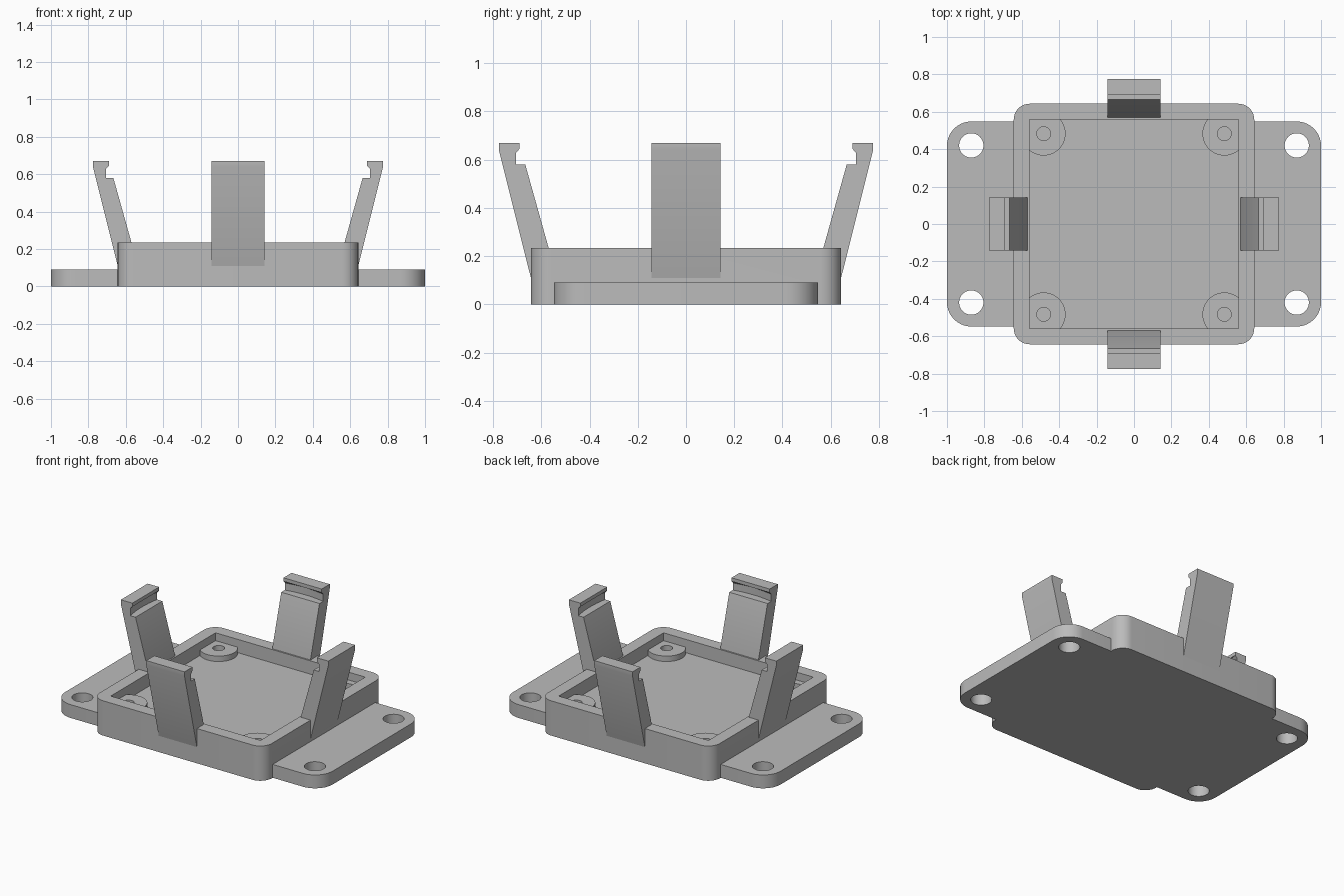
import bpy
import bmesh
from math import pi, cos, sin

cube = bpy.data.objects.get("Cube")
if cube:
    bpy.data.objects.remove(cube, do_unlink=True)

grey = bpy.data.materials.new("plain_grey")
grey.use_nodes = True
grey.diffuse_color = (0.5, 0.5, 0.5, 1)
grey.node_tree.nodes["Principled BSDF"].inputs["Base Color"].default_value = (0.5, 0.5, 0.5, 1)


def finish(name, bm):
    bmesh.ops.recalc_face_normals(bm, faces=bm.faces)
    mesh = bpy.data.meshes.new(name)
    bm.to_mesh(mesh)
    bm.free()
    mesh.materials.append(grey)
    obj = bpy.data.objects.new(name, mesh)
    bpy.context.collection.objects.link(obj)
    return obj


def extrude(name, points, offset):
    """Solid made by pushing a closed outline along an offset."""
    bm = bmesh.new()
    face = bm.faces.new([bm.verts.new(p) for p in points])
    result = bmesh.ops.extrude_face_region(bm, geom=[face], use_keep_orig=True)
    verts = [g for g in result["geom"] if isinstance(g, bmesh.types.BMVert)]
    bmesh.ops.translate(bm, verts=verts, vec=offset)
    return finish(name, bm)


def slab(name, hx, hy, radius, z0, z1, steps=10):
    """Upright block with rounded corners."""
    points = []
    for i, (sx, sy) in enumerate([(1, 1), (-1, 1), (-1, -1), (1, -1)]):
        for k in range(steps + 1 if radius else 1):
            a = (i + k / steps) * pi / 2
            points.append((sx * (hx - radius) + radius * cos(a),
                           sy * (hy - radius) + radius * sin(a), z0))
    return extrude(name, points, (0, 0, z1 - z0))


def lathe(name, profile, x=0, y=0, sides=40):
    """Closed solid from rings of (radius, height)."""
    bm = bmesh.new()
    rings = [[bm.verts.new((x + r * cos(2 * pi * i / sides), y + r * sin(2 * pi * i / sides), z))
              for i in range(sides)] for r, z in profile]
    for low, high in zip(rings, rings[1:]):
        for i in range(sides):
            j = (i + 1) % sides
            bm.faces.new((low[i], low[j], high[j], high[i]))
    bm.faces.new(rings[0])
    bm.faces.new(rings[-1])
    return finish(name, bm)


def combine(target, other, operation):
    """Apply a boolean and drop the helper solid."""
    mod = target.modifiers.new(operation, "BOOLEAN")
    mod.operation, mod.solver, mod.object = operation, "EXACT", other
    bpy.context.view_layer.objects.active = target
    bpy.ops.object.modifier_apply(modifier=mod.name)
    bpy.data.objects.remove(other, do_unlink=True)


def smooth(obj):
    bpy.ops.object.select_all(action="DESELECT")
    obj.select_set(True)
    bpy.context.view_layer.objects.active = obj
    bpy.ops.object.shade_smooth_by_angle(angle=0.5)


corners = [(sx, sy) for sx in (-1, 1) for sy in (-1, 1)]

# Tray with mounting flanges
tray = slab("tray_base", 0.643, 0.643, 0.085, 0, 0.235)
combine(tray, slab("flange", 1, 0.548, 0.13, 0, 0.09), "UNION")
combine(tray, slab("cavity", 0.56, 0.56, 0, 0.145, 0.4), "DIFFERENCE")

# Corner bosses, screw holes and flange holes
for sx, sy in corners:
    x, y = sx * 0.483, sy * 0.483
    combine(tray, lathe("boss", [(0.117, 0.11), (0.117, 0.182)], x, y), "UNION")
    combine(tray, lathe("screw_hole", [(0.037, 0.09), (0.037, 0.3)], x, y), "DIFFERENCE")
    hole = lathe("flange_hole", [(0.065, -0.1), (0.065, 0.2)], sx * 0.87, sy * 0.42)
    combine(tray, hole, "DIFFERENCE")
smooth(tray)

# Leaning snap clips, each with a round groove under its lip
half = 0.143
clip_profile = [(0.643, 0.11), (0.776, 0.64), (0.776, 0.669), (0.69, 0.669),
                (0.69, 0.6), (0.672, 0.6), (0.567, 0.225), (0.567, 0.2), (0.6, 0.11)]
for i, side in enumerate(("left", "back", "right", "front")):
    clip = extrude(side + "_clip", [(x, -half, z) for x, z in clip_profile], (0, 2 * half, 0))
    groove = lathe("groove", [(0.72, 0.58), (0.72, 0.628), (0.705, 0.645)], sides=128)
    combine(clip, groove, "DIFFERENCE")
    clip.rotation_euler.z = i * pi / 2
    smooth(clip)
